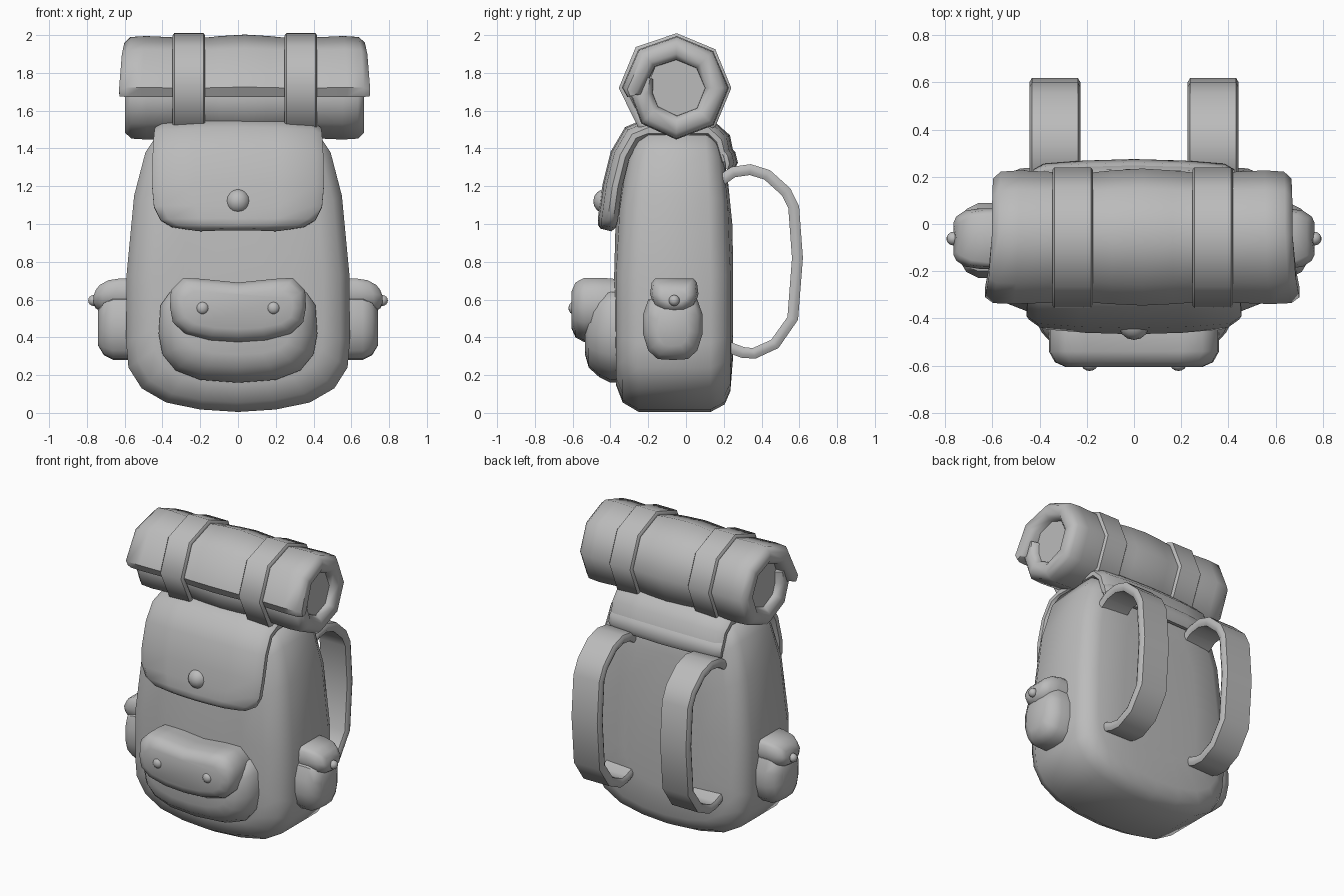
import bpy, bmesh, math
from mathutils import Vector

cube = bpy.data.objects.get("Cube")
if cube:
    bpy.data.objects.remove(cube)

canvas = bpy.data.materials.new("grey_canvas")
canvas.use_nodes = True
canvas.diffuse_color = (0.5, 0.5, 0.5, 1)
canvas.node_tree.nodes["Principled BSDF"].inputs["Base Color"].default_value = (0.5, 0.5, 0.5, 1)


def finish(name, bm, angle=50):
    bmesh.ops.recalc_face_normals(bm, faces=bm.faces)
    mesh = bpy.data.meshes.new(name)
    bm.to_mesh(mesh)
    bm.free()
    mesh.materials.append(canvas)
    obj = bpy.data.objects.new(name, mesh)
    bpy.context.collection.objects.link(obj)
    bpy.ops.object.select_all(action="DESELECT")
    obj.select_set(True)
    bpy.context.view_layer.objects.active = obj
    bpy.ops.object.shade_smooth_by_angle(angle=math.radians(angle))
    return obj


def skin(bm, rings, closed=False):
    """Bridge a list of equal vertex rings; cap both ends unless closed."""
    pairs = list(zip(rings, rings[1:]))
    if closed:
        pairs.append((rings[-1], rings[0]))
    else:
        bm.faces.new(rings[0])
        bm.faces.new(rings[-1])
    n = len(rings[0])
    for a, b in pairs:
        for i in range(n):
            j = (i + 1) % n
            bm.faces.new((a[i], a[j], b[j], b[i]))


def pillow(name, half, layers, place):
    """Stuffed shape: a half outline (width, height), mirrored, stacked as (depth, inset)."""
    outline = half + [(-w, h) for w, h in reversed(half) if w > 0]
    width = max(w for w, h in half)
    low, high = min(h for w, h in half), max(h for w, h in half)
    mid, tall = (low + high) / 2, (high - low) / 2
    bm = bmesh.new()
    rings = []
    for depth, inset in layers:
        sw, sh = 1 - inset / width, 1 - inset / tall
        rings.append([bm.verts.new(place(w * sw, depth, mid + (h - mid) * sh)) for w, h in outline])
    skin(bm, rings)
    return finish(name, bm)


# Cross-sections (position across the width, share of thickness)
FLAT = [(-1, .35), (-.9, 1), (-.5, 1), (0, 1), (.5, 1), (.9, 1), (1, .35)]
ROLLED = [(-1, .45), (-.95, .92), (-.82, 1), (-.6, .9), (-.4, .8), (-.2, 1), (0, 1.12),
          (.2, 1), (.4, .8), (.6, .9), (.82, 1), (.95, .92), (1, .45)]


def strip(name, path, x=0, bow=0, profile=FLAT, closed=False):
    """Padded strip along a path of (y, z, half width, thickness)."""
    bm = bmesh.new()
    rings = []
    last = len(path) - 1
    for i, (y, z, half, thick) in enumerate(path):
        a = path[i - 1] if i or closed else path[i]
        b = path[(i + 1) % len(path)] if i < last or closed else path[i]
        d = Vector((b[0] - a[0], b[1] - a[1])).normalized()
        ring = []
        for side, row in ((1, profile), (-1, list(reversed(profile)))):
            for u, v in row:
                off = side * min(v, 1 if side < 0 else 2) * thick / 2 + bow * (1 - u * u)
                ring.append(bm.verts.new((x + u * half, y - d.y * off, z + d.x * off)))
        rings.append(ring)
    skin(bm, rings, closed)
    return finish(name, bm)


def button(name, loc, radius, flat=(1, 1, 1)):
    bm = bmesh.new()
    bmesh.ops.create_uvsphere(bm, u_segments=14, v_segments=8, radius=radius)
    for v in bm.verts:
        v.co = Vector([c * s for c, s in zip(v.co, flat)]) + Vector(loc)
    finish(name, bm, 80)


# Main bag, narrowing in depth toward the top
def lean(w, d, h):
    return (w, d * (1 - .4 * max(0, h - .95)), h)


bag = [(0, .005), (.2, .018), (.38, .055), (.51, .13), (.58, .24), (.592, .37), (.59, .73),
       (.55, 1.15), (.49, 1.38), (.43, 1.47), (.3, 1.5), (0, 1.51)]
pillow("main_bag", bag, [(-.38, .3), (-.37, .14), (-.335, .05), (-.25, 0), (.13, 0),
                         (.205, .04), (.235, .11), (.25, .3)], lean)

# Top flap folding from the back over the front
flap = [(-.41, .965, .22, .04), (-.405, .985, .35, .075), (-.4, 1.02, .41, .085), (-.39, 1.09, .445, .085),
        (-.375, 1.2, .455, .085), (-.335, 1.36, .452, .085), (-.275, 1.465, .445, .085),
        (-.2, 1.495, .44, .085), (.12, 1.495, .43, .085), (.175, 1.44, .425, .08), (.205, 1.33, .42, .06)]
strip("top_flap", flap, bow=.025)
strip("flap_hem", [(.19, 1.39, .42, .04), (.21, 1.36, .425, .06), (.22, 1.32, .425, .06),
                   (.215, 1.29, .42, .03)], bow=.025)
button("flap_button", (0, -.425, 1.12), .066)

# Front pocket with its own flap
front = lambda w, d, h: (w, d, h)
pocket = [(0, .16), (.2, .175), (.33, .225), (.4, .31), (.42, .42), (.41, .57), (.36, .64), (0, .66)]
pillow("front_pocket", pocket, [(-.3, 0), (-.4, 0), (-.46, .03), (-.515, .08), (-.535, .15)], front)
cover = [(0, .375), (.15, .385), (.28, .42), (.345, .48), (.36, .56), (.355, .65), (.29, .715), (.2, .71),
         (0, .69)]
pillow("front_pocket_flap", cover, [(-.33, .01), (-.44, 0), (-.54, 0), (-.585, .025), (-.605, .07)], front)
for s in (-1, 1):
    button("front_pocket_button", (s * .188, -.595, .555), .034, (1, .8, 1))

# Side pockets and shoulder straps
pouch = [(0, .28), (.08, .285), (.13, .33), (.158, .42), (.158, .52), (.13, .6), (0, .63)]
tab = [(0, .52), (.06, .53), (.11, .57), (.128, .63), (.12, .69), (.1, .712), (0, .712)]
strap = [(.17, 1.22), (.25, 1.275), (.34, 1.288), (.43, 1.26), (.53, 1.17), (.57, 1.09), (.59, .82),
         (.565, .5), (.47, .365), (.36, .315), (.3, .32), (.22, .35)]
for s, label in ((-1, "right"), (1, "left")):
    side = lambda w, d, h: (s * d, w - .07, h)
    pillow(label + "_pocket", pouch, [(.54, 0), (.66, 0), (.71, .025), (.74, .075)], side)
    pillow(label + "_pocket_flap", tab,
           [(.54, 0), (.66, 0), (.72, .01), (.755, .035), (.765, .06)],
           lambda w, d, h: (s * (d - max(0, h - .62) * .4), w - .062, h))
    button(label + "_pocket_button", (s * .765, -.062, .595), .029)
    strip(label + "_shoulder_strap", [(y, z, .108, .058) for y, z in strap], x=s * .335)


# Bedroll: one padded spiral with a loose edge at the front
def around(angle, radius):
    a = math.radians(angle)
    return -.05 - radius * math.cos(a), 1.72 + radius * math.sin(a)


turns = [(-10, .235, .662, .06), (-4, .238, .665, .11), (45, .222, .65, .13), (90, .21, .637, .13),
         (135, .21, .635, .13), (180, .212, .632, .13), (225, .213, .632, .13), (270, .208, .632, .13),
         (315, .2, .632, .13), (350, .185, .632, .12), (380, .165, .632, .07)]
strip("bedroll", [(*around(a, r), w, t) for a, r, w, t in turns], x=.035, profile=ROLLED)
core = bmesh.new()
rings = [[core.verts.new((x, *around(45 * i, .16))) for i in range(8)] for x in (-.55, .62)]
skin(core, rings)
finish("bedroll_core", core)

# Bands holding the bedroll
for s, x in ((-1, -.26), (1, .333)):
    loop = [(*around(45 * i, .272 + .016 * (i in (0, 1))), .086, .036) for i in range(8)]
    strip("bedroll_band", loop, x=x, closed=True)
